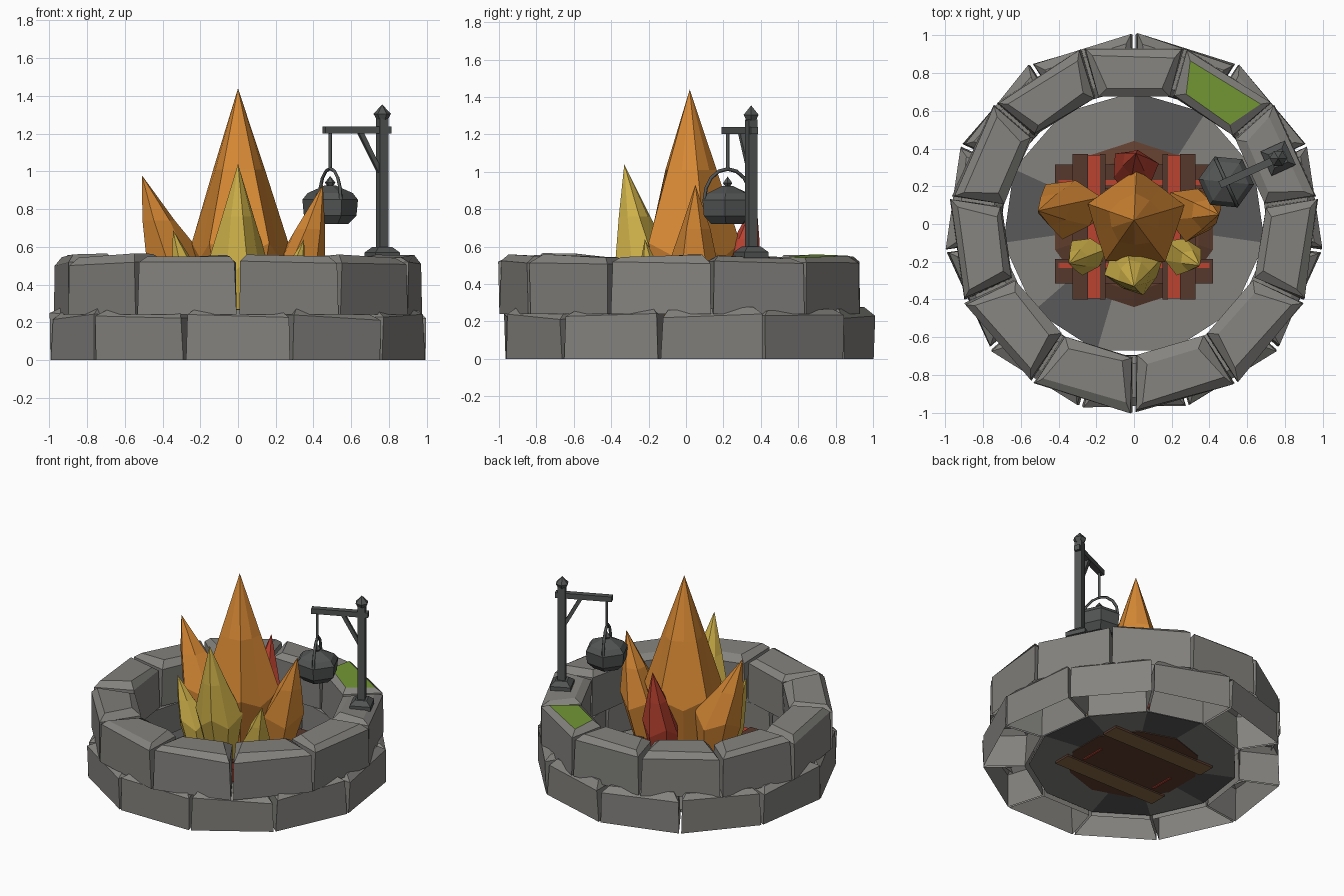
import bpy, bmesh, math, random
from mathutils import Vector

random.seed(4)
if "Cube" in bpy.data.objects:
    bpy.data.objects.remove(bpy.data.objects["Cube"])


def material(name, r, g, b):
    m = bpy.data.materials.new(name)
    m.use_nodes = True
    m.diffuse_color = (r, g, b, 1)
    m.node_tree.nodes["Principled BSDF"].inputs["Base Color"].default_value = (r, g, b, 1)
    return m


STONE = material("stone grey", 0.23, 0.225, 0.21)
DARK = material("dark stone", 0.1, 0.1, 0.1)
MOSS = material("moss green", 0.17, 0.31, 0.035)
IRON = material("iron", 0.085, 0.088, 0.088)
WOOD = material("log brown", 0.095, 0.04, 0.025)
TAN = material("bare wood", 0.26, 0.15, 0.06)
ASH = material("burnt earth", 0.115, 0.048, 0.027)
RED = material("ember red", 0.5, 0.055, 0.03)
ORANGE = material("flame orange", 0.68, 0.25, 0.035)
YELLOW = material("flame yellow", 0.65, 0.46, 0.07)


def loft(name, rings, *mats, open_base=False):
    """Skin a stack of point rings; a one-point ring makes a tip."""
    bm = bmesh.new()
    loops = [[bm.verts.new(p) for p in ring] for ring in rings]
    for a, b in zip(loops, loops[1:]):
        n = len(a)
        for i in range(n):
            j = (i + 1) % n
            if len(b) == 1:
                bm.faces.new((a[i], a[j], b[0]))
            else:
                bm.faces.new((a[i], a[j], b[j], b[i]))
    for cap in (loops[-1:] if open_base else (loops[0], loops[-1])):
        if len(cap) > 2:
            bm.faces.new(cap)
    bmesh.ops.recalc_face_normals(bm, faces=bm.faces)
    me = bpy.data.meshes.new(name)
    bm.to_mesh(me)
    bm.free()
    for m in mats:
        me.materials.append(m)
    ob = bpy.data.objects.new(name, me)
    bpy.context.collection.objects.link(ob)
    return ob


def circle(c, r, n, turn=0.0, star=0.0):
    """Horizontal ring of n points, optionally alternating in radius."""
    pts = []
    for i in range(n):
        a = turn + math.tau * i / n
        k = r * (1 + star * (-1) ** i)
        pts.append(Vector(c) + Vector((k * math.cos(a), k * math.sin(a), 0)))
    return pts


def turned(name, c, profile, n, mat, turn=0.0):
    return loft(name, [circle((c[0], c[1], z), r, n, turn) if r else [(c[0], c[1], z)]
                       for r, z in profile], mat)


def beam(name, a, b, w, h, *mats):
    """Rectangular bar from a to b, w across and h deep."""
    a, b = Vector(a), Vector(b)
    d = (b - a).normalized()
    side = d.cross(Vector((0, 0, 1))).normalized() * w / 2
    up = side.cross(d).normalized() * h / 2
    return loft(name, [[p - side - up, p + side - up, p + side + up, p - side + up]
                       for p in (a, b)], *mats)


def rod(name, pts, r):
    cu = bpy.data.curves.new(name, "CURVE")
    cu.dimensions = "3D"
    cu.bevel_depth, cu.bevel_resolution, cu.use_fill_caps = r, 0, True
    sp = cu.splines.new("POLY")
    sp.points.add(len(pts) - 1)
    for p, q in zip(sp.points, pts):
        p.co = (*q, 1)
    cu.materials.append(IRON)
    ob = bpy.data.objects.new(name, cu)
    bpy.context.collection.objects.link(ob)


# Stone wall: two courses of chamfered wedge blocks, open underneath
COUNT = 11


def stone(name, angle, inner, outer, z0, z1):
    d = Vector((math.cos(angle), math.sin(angle), 0))
    t = Vector((-d.y, d.x, 0))
    slope = math.tan(math.pi / COUNT)

    def ring(z, inset, jitter, tilt=0):
        pts = []
        for r, s in ((inner, -1), (outer, -1), (outer, 1), (inner, 1)):
            rr = r + (inset if r == inner else -inset)
            half = r * slope - 0.008 - inset
            wob = [random.uniform(-jitter, jitter) for _ in range(3)]
            pts.append(d * (rr + wob[0]) + t * (s * half - s * abs(wob[1]))
                       + Vector((0, 0, z + wob[2] * 0.7 + s * tilt)))
        return pts

    tilt = random.uniform(-0.012, 0.012)
    return loft(name, [ring(z0, 0, 0), ring(z1 - 0.035, 0, 0.012, tilt),
                       ring(z1, 0.042, 0.01, tilt)], STONE, MOSS, open_base=True)


for i in range(COUNT):
    step = math.tau * i / COUNT
    stone("lower_stone", step - math.pi / 2, 0.70, 0.965, 0, 0.265)
    facing = step + math.pi / 2
    block = stone("upper_stone", facing, 0.68, 0.945 - 0.015 * math.sin(facing), 0.24, 0.55)
    if i == COUNT - 1:  # one block is mossy on top
        top = max(block.data.polygons, key=lambda f: f.center.z)
        top.material_index = 1

# Pit floor: paving wedges around burnt earth
for i in range(COUNT):
    a = math.pi / 2 + math.tau * i / COUNT
    b = a + math.tau / COUNT
    arc = [[Vector((r * math.cos(k), r * math.sin(k), z)) for r, k in
            ((0.4, a), (0.7, a), (0.7, b), (0.4, b))] for z in (0.015, 0.035)]
    loft("floor_wedge", arc, DARK if i in (2, 4, 8, 10) else STONE)
turned("burnt_earth", (0, 0), [(0.44, 0.01), (0.44, 0.04), (0.36, 0.07)], 10, ASH, math.pi / 2)

# Crossed logs with glowing cracks
for s in (-1, 1):
    log = beam("lower_log", (-0.42, s * 0.25, 0.065), (0.42, s * 0.25, 0.065), 0.13, 0.13, WOOD, TAN)
    for f in log.data.polygons:
        f.material_index = int(f.normal.z < -0.5)
    beam("lower_ember", (-0.4, s * 0.22, 0.133), (0.4, s * 0.22, 0.133), 0.025, 0.008, RED)
    for x, w, z in ((0.285, 0.08, 0.17), (0.165, 0.03, 0.165)):
        beam("upper_log", (s * x, -0.4, z), (s * x, 0.37, z), w, 0.12, WOOD)
    beam("upper_ember", (s * 0.213, -0.395, 0.16), (s * 0.213, 0.365, 0.16), 0.065, 0.12, RED)
    beam("ember_under", (s * 0.3, -0.16, 0.008), (s * 0.3, 0.02, 0.008), 0.015, 0.008, RED)


# Flames: faceted spikes leaning outwards
def flame(name, mat, foot, belly, r, tip, n=6, star=0.1, turn=0.3):
    foot, belly, tip = Vector(foot), Vector(belly), Vector(tip)
    low = circle(foot, r * 0.5, n, turn)
    mid = circle(belly, r, n, turn, star)
    for i, p in enumerate(mid):
        p.z += 0.04 * (-1) ** i
    high = circle(belly.lerp(tip, 0.5), r * 0.56, n, turn, star * 0.5)
    return loft(name, [low, mid, high, [tip]], mat)


flame("main_flame", ORANGE, (0, 0.02, 0.06), (0.01, 0.02, 0.58), 0.245, (0, 0.02, 1.44), 10, 0.1)
flame("left_side_flame", ORANGE, (0.26, 0.05, 0.06), (0.31, 0.06, 0.46), 0.145, (0.45, 0.05, 0.93))
flame("right_side_flame", ORANGE, (-0.26, 0.07, 0.06), (-0.34, 0.09, 0.5), 0.16, (-0.51, 0.07, 0.98))
flame("front_flame", YELLOW, (0, -0.18, 0.06), (0, -0.22, 0.48), 0.15, (0, -0.33, 1.04), 8)
flame("left_small_flame", YELLOW, (0.2, -0.16, 0.06), (0.25, -0.165, 0.33), 0.1, (0.35, -0.22, 0.64))
flame("right_small_flame", YELLOW, (-0.2, -0.16, 0.06), (-0.25, -0.165, 0.36), 0.1, (-0.345, -0.21, 0.69))
flame("back_flame", RED, (0, 0.25, 0.06), (0, 0.28, 0.42), 0.125, (0.01, 0.375, 0.86))

# Iron post with base, finial, arm and brace, aimed at the fire
AIM = math.radians(24.5)
out = Vector((math.cos(AIM), math.sin(AIM), 0))
across = Vector((-out.y, out.x, 0))


def at(r, z, side=0.0):
    return out * r + across * side + Vector((0, 0, z))


post = at(0.84, 0)
square = AIM + math.pi / 4
turned("post_base", post, [(0.1, 0.54), (0.1, 0.57), (0.055, 0.6)], 4, IRON, square)
turned("post", post, [(0.036, 0.58), (0.036, 1.28)], 4, IRON, square)
turned("finial", post, [(0.03, 1.275), (0.046, 1.305), (0, 1.355)], 6, IRON)
beam("arm", at(0.5, 1.22), at(0.885, 1.22), 0.04, 0.038, IRON)
beam("brace", at(0.83, 0.99), at(0.71, 1.21), 0.025, 0.025, IRON)

# Hanging cauldron
pot = at(0.537, 0)
rod("hanger", [at(0.537, 1.21), at(0.537, 1.01)], 0.01)
rod("handle", [at(0.537, 0.85 + 0.165 * math.sin(a), 0.137 * math.cos(a))
               for a in [math.pi * i / 8 for i in range(9)]], 0.01)
turned("cauldron", pot, [(0.095, 0.72), (0.14, 0.765), (0.148, 0.85), (0.12, 0.885),
                         (0.03, 0.925)], 6, IRON, AIM + math.pi / 2)
turned("lid_knob", pot, [(0.014, 0.92), (0.028, 0.94), (0, 0.975)], 6, IRON)
